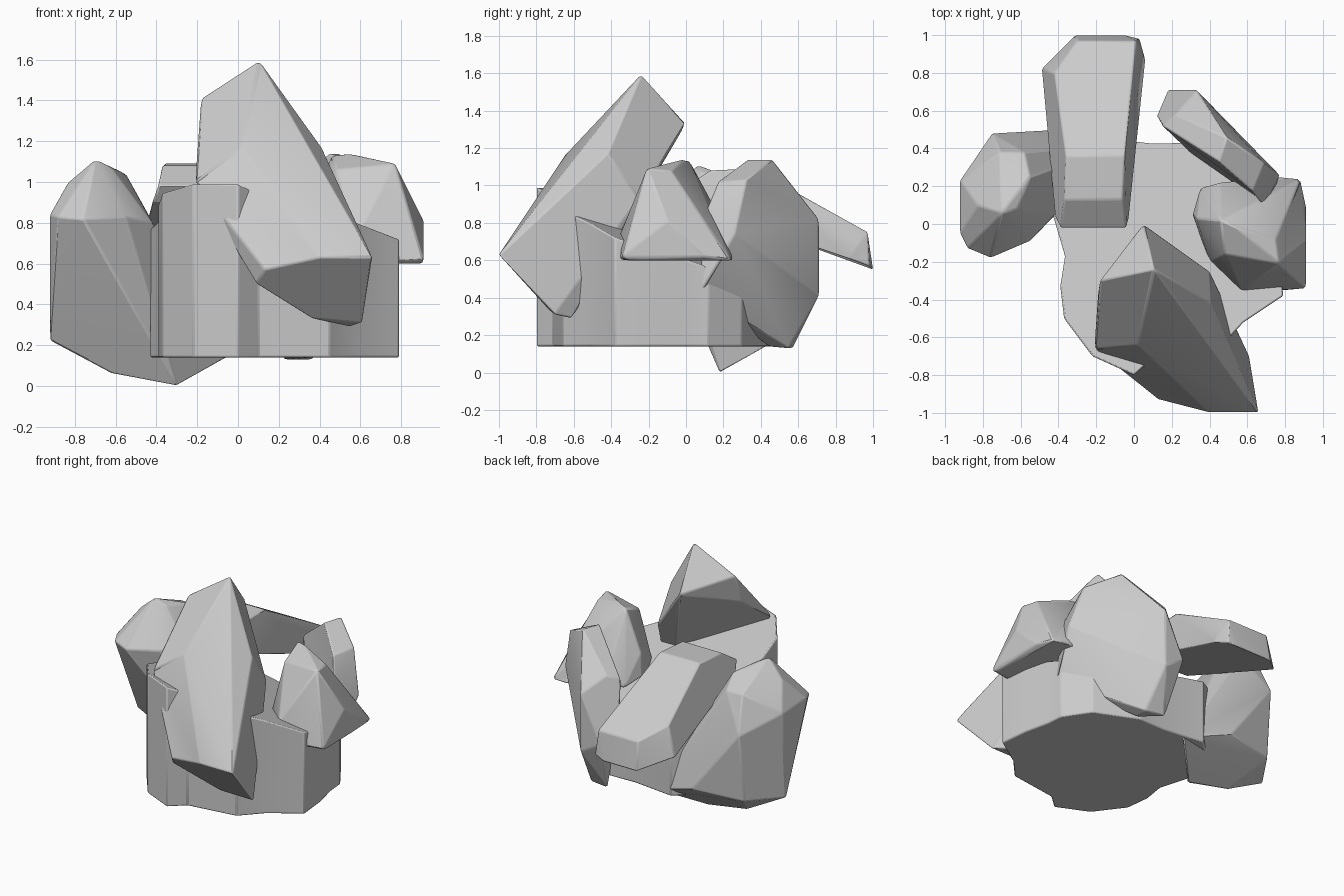
import bpy, bmesh, math


def finish(bm, name, width=0.009):
    """Clean up a faceted stone, soften its edges slightly and add it to the scene."""
    bmesh.ops.dissolve_limit(bm, angle_limit=math.radians(9), verts=bm.verts[:], edges=bm.edges[:])
    bmesh.ops.recalc_face_normals(bm, faces=bm.faces[:])
    mesh = bpy.data.meshes.new(name)
    bm.to_mesh(mesh)
    bm.free()
    ob = bpy.data.objects.new(name, mesh)
    bpy.context.collection.objects.link(ob)
    mod = ob.modifiers.new("soft_edges", 'BEVEL')
    mod.width = width
    mod.segments = 2
    mod.limit_method = 'ANGLE'
    mod.angle_limit = math.radians(15)
    bpy.ops.object.select_all(action='DESELECT')
    bpy.context.view_layer.objects.active = ob
    ob.select_set(True)
    bpy.ops.object.shade_smooth_by_angle(angle=math.radians(20))
    return ob


def stone(name, corners):
    """Chiselled stone: convex hull around a few corner points."""
    bm = bmesh.new()
    for c in corners:
        bm.verts.new(c)
    bmesh.ops.convex_hull(bm, input=bm.verts[:])
    loose = [v for v in bm.verts if not v.link_faces]
    bmesh.ops.delete(bm, geom=loose, context='VERTS')
    return finish(bm, name)


# Central block: outline extruded up to a sloping top
outline = [(-0.37, -0.50), (-0.22, -0.70), (0.0, -0.80), (0.10, -0.71), (0.45, -0.66),
           (0.58, -0.52), (0.79, -0.38), (0.77, -0.17), (0.73, 0.0), (0.72, 0.12),
           (0.60, 0.30), (0.30, 0.43), (0.10, 0.425), (-0.20, 0.46), (-0.38, 0.30),
           (-0.43, 0.05), (-0.365, -0.17), (-0.39, -0.33)]
bm = bmesh.new()
low = [bm.verts.new((x, y, 0.14)) for x, y in outline]
top = [bm.verts.new((x, y, 0.99 - 0.16 * x - 0.34 * (y + 0.8))) for x, y in outline]
bm.faces.new(low[::-1])
bm.faces.new(top)
for i in range(len(low)):
    j = (i + 1) % len(low)
    bm.faces.new((low[i], low[j], top[j], top[i]))
finish(bm, "central_block")

# Tall leaning stone at the front
stone("front_leaning_stone", [
    (0.105, -0.24, 1.595), (0.05, 0.0, 1.33), (-0.18, -0.30, 1.41), (0.41, -0.42, 1.17),
    (0.40, -0.25, 0.93), (0.51, -0.64, 0.96), (-0.21, -0.66, 1.00), (0.02, -0.64, 1.17),
    (0.66, -1.0, 0.63), (0.40, -1.0, 0.63), (0.13, -0.93, 0.57), (0.09, -0.86, 0.50),
    (-0.03, -0.78, 0.76), (0.36, -0.73, 0.33), (0.55, -0.61, 0.29), (0.61, -0.70, 0.31),
    (0.58, -0.60, 0.45), (-0.19, -0.37, 1.20), (0.30, -0.30, 0.88)])

# Large stone on the left
stone("left_stone", [
    (-0.83, 0.10, 1.0), (-0.70, 0.06, 1.11), (-0.62, 0.08, 1.07), (-0.55, 0.25, 1.04),
    (-0.58, 0.38, 0.96), (-0.71, 0.38, 0.97), (-0.92, -0.05, 0.84), (-0.92, 0.23, 0.83),
    (-0.88, -0.13, 0.83), (-0.76, -0.18, 0.82), (-0.55, -0.09, 0.83), (-0.42, 0.05, 0.80),
    (-0.42, 0.22, 0.81), (-0.75, 0.48, 0.72), (-0.92, 0.19, 0.22), (-0.62, 0.20, 0.06),
    (-0.30, 0.18, 0.0), (-0.05, 0.43, 0.14), (-0.76, 0.43, 0.24), (-0.40, 0.50, 0.26)])

# Slab sloping down towards the back
stone("back_slab", [
    (-0.37, 0.13, 1.08), (-0.06, 0.13, 1.08), (-0.36, 0.36, 1.09), (-0.05, 0.36, 1.09),
    (-0.42, 0.80, 0.83), (-0.30, 0.97, 0.75), (0.01, 0.97, 0.75), (-0.39, -0.02, 0.98),
    (-0.04, -0.02, 0.98), (-0.42, 0.04, 0.90), (-0.03, 0.02, 0.90), (-0.49, 0.82, 0.63),
    (-0.31, 1.0, 0.55), (-0.05, 1.0, 0.55), (0.03, 0.98, 0.57), (0.06, 0.87, 0.61)])

# Thin upright stone at the back right
stone("back_right_stone", [
    (0.15, 0.52, 0.90), (0.22, 0.58, 0.93), (0.45, 0.33, 1.14), (0.49, 0.46, 1.14),
    (0.63, 0.17, 1.02), (0.69, 0.32, 1.03), (0.69, 0.09, 0.83), (0.77, 0.26, 0.74),
    (0.72, 0.07, 0.42), (0.33, 0.71, 0.82), (0.33, 0.71, 0.41), (0.18, 0.71, 0.50),
    (0.22, 0.57, 0.13), (0.36, 0.55, 0.13), (0.34, 0.44, 0.14), (0.38, 0.30, 0.33),
    (0.12, 0.57, 0.68)])

# Peaked stone on the right
stone("right_stone", [
    (0.46, 0.02, 1.13), (0.54, -0.02, 1.14), (0.77, -0.21, 1.09), (0.75, -0.08, 1.08),
    (0.48, -0.16, 1.06), (0.81, -0.28, 0.90), (0.82, 0.05, 0.88), (0.91, -0.10, 0.81),
    (0.91, -0.34, 0.62), (0.90, -0.31, 0.60), (0.91, 0.10, 0.62), (0.88, 0.24, 0.60),
    (0.77, 0.25, 0.60), (0.57, -0.37, 0.60), (0.57, -0.36, 0.72), (0.40, -0.20, 0.68),
    (0.31, 0.05, 0.70), (0.33, 0.03, 0.85), (0.46, 0.22, 0.76), (0.35, 0.19, 0.66)])
